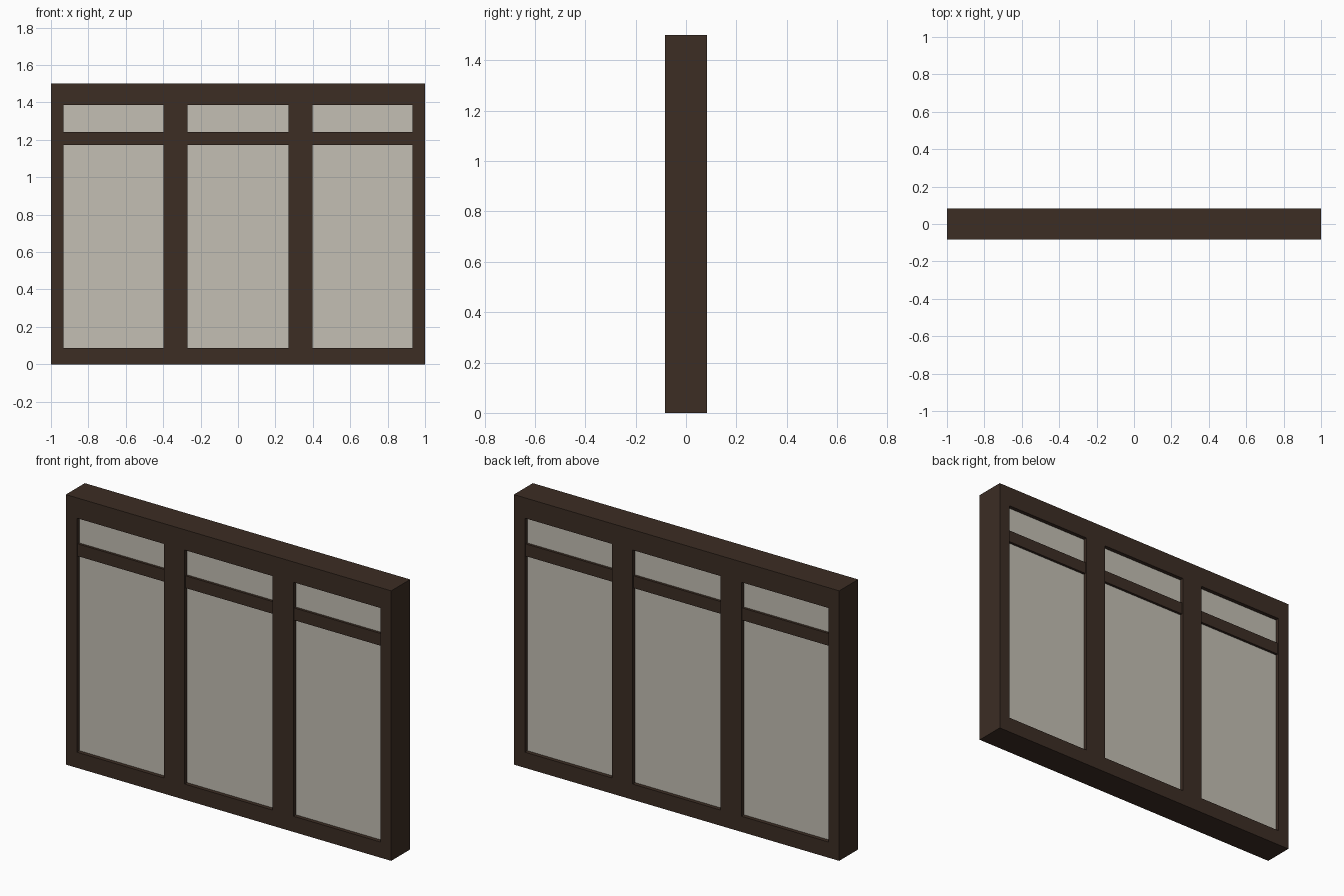
import bpy

if "Cube" in bpy.data.objects:
    bpy.data.objects.remove(bpy.data.objects["Cube"])

def material(name, srgb):
    m = bpy.data.materials.new(name)
    lin = [((c / 255 + 0.055) / 1.055) ** 2.4 for c in srgb]
    m.diffuse_color = (*lin, 1)
    m.use_nodes = True
    m.node_tree.nodes["Principled BSDF"].inputs["Base Color"].default_value = m.diffuse_color
    return m

WOOD = material("dark brown wood", (60, 45, 36))
GLASS = material("pale grey glass", (196, 191, 179))

def box(name, x0, x1, z0, z1, half_depth, mat):
    bpy.ops.mesh.primitive_cube_add(size=1, location=((x0 + x1) / 2, 0, (z0 + z1) / 2))
    o = bpy.context.object
    o.name = name
    o.scale = (x1 - x0, 2 * half_depth, z1 - z0)
    bpy.ops.object.transform_apply(location=False, rotation=False, scale=True)
    o.data.materials.append(mat)
    return o

HALF, BAR, PANE = 0.083, 0.075, 0.061      # half depths, front to back
SILL, BAR_LOW, BAR_HIGH, HEAD, TOP = 0.087, 1.173, 1.241, 1.387, 1.5
BAYS = [(-0.933, -0.398), (-0.27, 0.27), (0.398, 0.933)]

# outer frame rails
box("bottom_rail", -1, 1, 0, SILL, HALF, WOOD)
box("top_rail", -1, 1, HEAD, TOP, HALF, WOOD)

# side posts and mullions fill the gaps between the bays
edges = [-1] + [x for bay in BAYS for x in bay] + [1]
for i in range(0, len(edges), 2):
    name = "side_post" if i in (0, 6) else "mullion"
    box(name, edges[i], edges[i + 1], SILL, HEAD, HALF, WOOD)

# each bay: a slightly set-back transom bar, a tall pane and a short pane
for x0, x1 in BAYS:
    box("transom_bar", x0, x1, BAR_LOW, BAR_HIGH, BAR, WOOD)
    box("lower_pane", x0, x1, SILL, BAR_LOW, PANE, GLASS)
    box("upper_pane", x0, x1, BAR_HIGH, HEAD, PANE, GLASS)
